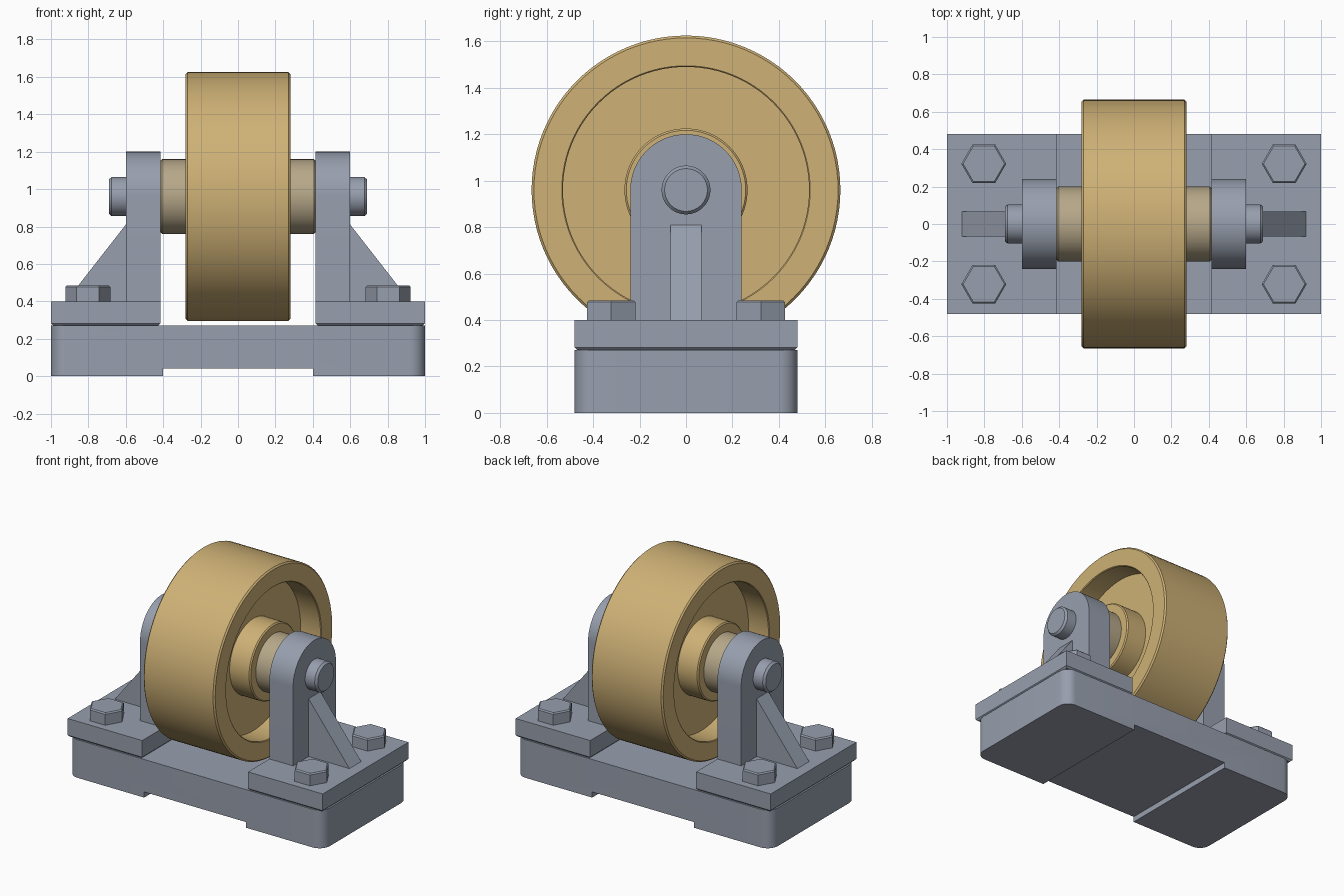
import bpy, bmesh
from math import cos, sin, pi, radians
from mathutils import Vector, Matrix

cube = bpy.data.objects.get("Cube")
if cube:
    bpy.data.objects.remove(cube, do_unlink=True)


def material(name, rgb):
    m = bpy.data.materials.new(name)
    m.use_nodes = True
    color = (*rgb, 1)
    m.diffuse_color = color
    m.node_tree.nodes["Principled BSDF"].inputs["Base Color"].default_value = color
    return m


steel = material("steel grey", (0.31, 0.345, 0.42))
brass = material("golden brass", (0.62, 0.44, 0.18))
bronze = material("pale bronze", (0.47, 0.39, 0.25))

AXLE_Z = 0.96


def finish(name, bm, mat):
    bmesh.ops.recalc_face_normals(bm, faces=bm.faces)
    mesh = bpy.data.meshes.new(name)
    bm.to_mesh(mesh)
    bm.free()
    mesh.materials.append(mat)
    ob = bpy.data.objects.new(name, mesh)
    bpy.context.collection.objects.link(ob)
    bpy.ops.object.select_all(action="DESELECT")
    ob.select_set(True)
    bpy.context.view_layer.objects.active = ob
    bpy.ops.object.shade_smooth_by_angle(angle=radians(30))
    return ob


def prism(points, offset):
    """Extrude a closed 3D outline along an offset."""
    bm = bmesh.new()
    face = bm.faces.new([bm.verts.new(p) for p in points])
    new = bmesh.ops.extrude_face_region(bm, geom=[face], use_keep_orig=True)["geom"]
    verts = [g for g in new if isinstance(g, bmesh.types.BMVert)]
    bmesh.ops.translate(bm, verts=verts, vec=offset)
    bmesh.ops.recalc_face_normals(bm, faces=bm.faces)
    return bm


def bevel(bm, size, test, segments=1):
    """Bevel the edges whose two ends satisfy the test."""
    edges = [e for e in bm.edges if test(e.verts[0].co, e.verts[1].co)]
    bmesh.ops.bevel(bm, geom=edges, offset=size, segments=segments,
                    profile=0.5, affect="EDGES")


def lathe(name, half_profile, mat):
    """Revolve a profile of (x, radius), mirrored in x, about the axle."""
    profile = [(-x, r) for x, r in reversed(half_profile)] + half_profile
    bm = bmesh.new()
    verts = [bm.verts.new((x, 0, r)) for x, r in profile]
    edges = [bm.edges.new(pair) for pair in zip(verts, verts[1:])]
    bmesh.ops.spin(bm, geom=verts + edges, cent=(0, 0, 0), axis=(1, 0, 0),
                   angle=2 * pi, steps=96, use_merge=True)
    bmesh.ops.remove_doubles(bm, verts=bm.verts, dist=0.0001)
    bmesh.ops.translate(bm, verts=bm.verts, vec=(0, 0, AXLE_Z))
    return finish(name, bm, mat)


# Base block with a shallow slot underneath and rounded upright corners
outline = [(-1, 0), (-0.4, 0), (-0.4, 0.04), (0.4, 0.04), (0.4, 0),
           (1, 0), (1, 0.27), (-1, 0.27)]
bm = prism([(x, -0.48, z) for x, z in outline], (0, 0.96, 0))
bevel(bm, 0.08, lambda a, b: abs(a.z - b.z) > 0.2, 8)
finish("base_block", bm, steel)

# Wheel with recessed sides and a hub
lathe("wheel", [(0.27, 0.665), (0.28, 0.655), (0.28, 0.535), (0.275, 0.53),
                (0.12, 0.53), (0.12, 0.265), (0.272, 0.265), (0.28, 0.257),
                (0.28, 0)], brass)

# Bushing and axle
lathe("bushing", [(0.405, 0.2), (0.415, 0.19), (0.415, 0)], bronze)
lathe("axle", [(0.675, 0.105), (0.69, 0.092), (0.69, 0)], steel)

for side, label in ((1, "left"), (-1, "right")):
    # Foot plate with a chamfered lower edge
    corners = [(0.415, -0.48), (1, -0.48), (1, 0.48), (0.415, 0.48)]
    bm = prism([(side * x, y, 0.27) for x, y in corners], (0, 0, 0.13))
    bevel(bm, 0.012, lambda a, b: max(a.z, b.z) < 0.28)
    finish(label + "_foot_plate", bm, steel)

    # Upright bracket with a round top
    arch = [(-0.24, 0.39)]
    arch += [(-0.24 * cos(pi * i / 40), AXLE_Z + 0.24 * sin(pi * i / 40))
             for i in range(41)]
    arch += [(0.24, 0.39)]
    bm = prism([(side * 0.415, y, z) for y, z in arch], (side * 0.185, 0, 0))
    finish(label + "_bracket", bm, steel)

    # Sloping rib behind the bracket
    rib = [(0.59, 0.39), (0.92, 0.39), (0.92, 0.4), (0.6, 0.81), (0.59, 0.81)]
    bm = prism([(side * x, -0.066, z) for x, z in rib], (0, 0.132, 0))
    finish(label + "_rib", bm, steel)

    # Hexagonal bolt heads
    for y, place in ((-0.322, "front"), (0.322, "back")):
        hexagon = [(side * 0.803 + 0.12 * cos(i * pi / 3),
                    y + 0.12 * sin(i * pi / 3), 0.395) for i in range(6)]
        bm = prism(hexagon, (0, 0, 0.09))
        bevel(bm, 0.008, lambda a, b: min(a.z, b.z) > 0.48)
        finish(label + "_" + place + "_bolt", bm, steel)
